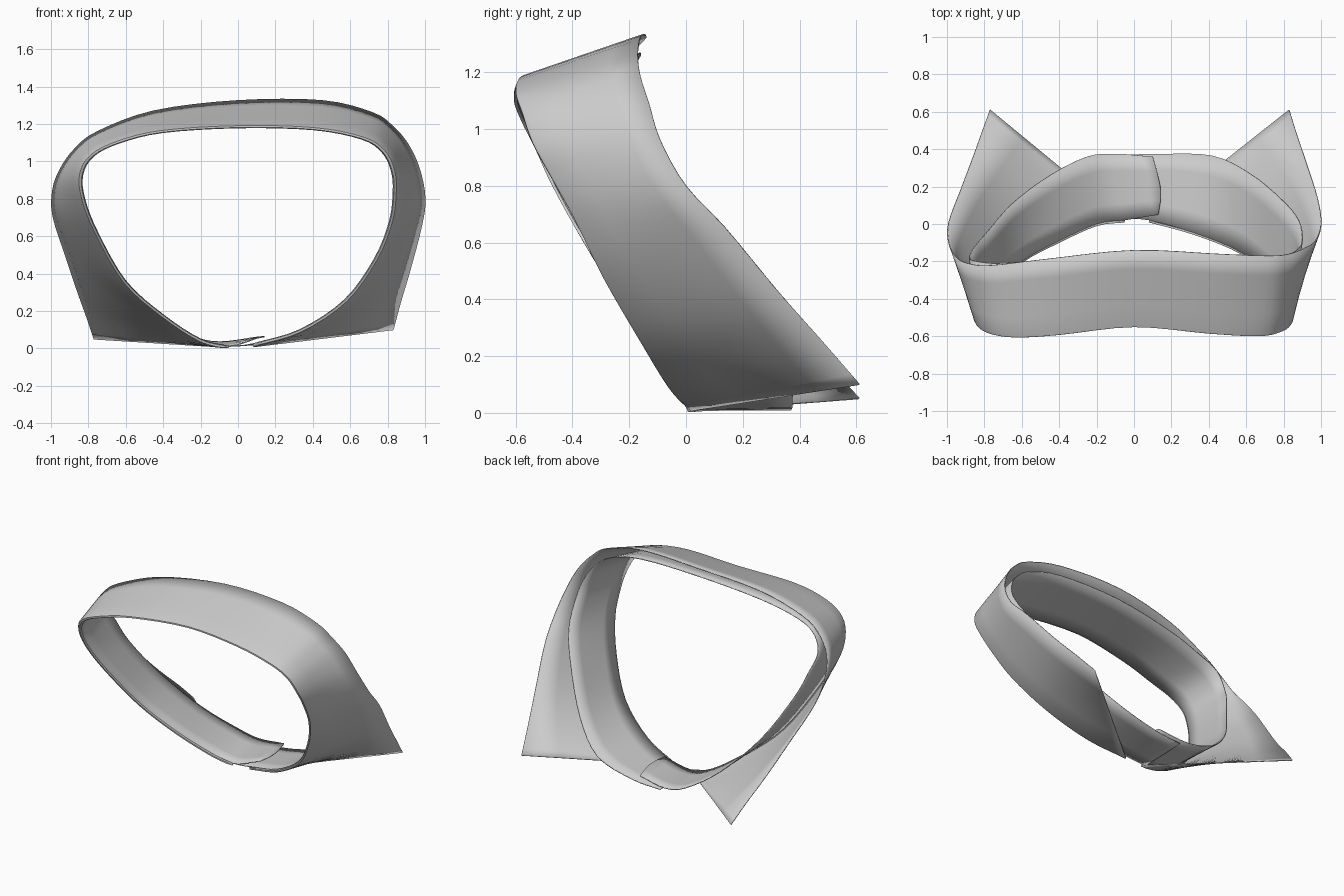
import bpy, bmesh
from mathutils import Vector

if "Cube" in bpy.data.objects:
    bpy.data.objects.remove(bpy.data.objects["Cube"])

# Matched control points running left front -> back of neck -> right front
FOLD = [(-.05, .02, .012), (-.2, 0, .05), (-.4, -.09, .18), (-.6, -.2, .36), (-.75, -.36, .62),
        (-.82, -.46, .8), (-.83, -.52, .93), (-.77, -.57, 1.03), (-.63, -.595, 1.1),
        (-.4, -.582, 1.155), (0, -.54, 1.18), (.4, -.575, 1.17), (.66, -.588, 1.12),
        (.77, -.565, 1.05), (.82, -.53, .95), (.83, -.47, .84), (.81, -.38, .68),
        (.73, -.28, .48), (.57, -.15, .26), (.33, -.05, .1), (.08, .02, .025)]
LEAF_EDGE = [(-.77, .61, .05), (-.81, .5, .17), (-.86, .36, .31), (-.92, .2, .49), (-.99, .01, .71),
             (-.99, -.1, .85), (-.95, -.18, .96), (-.87, -.215, 1.07), (-.75, -.22, 1.16),
             (-.45, -.185, 1.27), (0, -.14, 1.325), (.45, -.16, 1.325), (.72, -.17, 1.26),
             (.83, -.16, 1.185), (.91, -.13, 1.09), (.97, -.09, .96), (1, 0, .8),
             (.98, .14, .65), (.92, .33, .42), (.87, .48, .25), (.83, .61, .1)]
BAND_EDGE = [(-.1, .375, .035), (-.25, .36, .07), (-.45, .26, .2), (-.65, .11, .42), (-.79, -.05, .68),
             (-.85, -.12, .84), (-.88, -.18, .96), (-.84, -.2, 1.07), (-.72, -.21, 1.14),
             (-.45, -.19, 1.21), (0, -.16, 1.26), (.45, -.165, 1.26), (.7, -.175, 1.2),
             (.81, -.165, 1.12), (.87, -.14, 1.03), (.9, -.09, .91), (.88, .02, .74),
             (.79, .13, .56), (.62, .27, .29), (.42, .365, .11), (.15, .375, .03)]


def smooth_path(pts, steps=4):
    """Catmull-Rom curve through the points."""
    p = [Vector(q) for q in pts]
    p = [2 * p[0] - p[1]] + p + [2 * p[-1] - p[-2]]
    out = []
    for i in range(1, len(p) - 2):
        a, b, c, d = p[i - 1:i + 3]
        for s in range(steps):
            t = s / steps
            out.append(.5 * (2 * b + (c - a) * t + (2 * a - 5 * b + 4 * c - d) * t * t
                             + (3 * b - a - 3 * c + d) * t ** 3))
    return out + [p[-2]]


def spread(pts, k, dy):
    """Widen a path about the neck axis and shift it in y."""
    return [Vector((v.x * k, v.y + dy, max(.006, .65 + (v.z - .65) * k))) for v in pts]


def blend(a, b, t):
    return [u.lerp(v, t) for u, v in zip(a, b)]


def loft(name, rows, thickness=.006):
    """Skin neighbouring rows with quads and give the cloth a thin body."""
    bm = bmesh.new()
    grid = [[bm.verts.new(v) for v in row] for row in rows]
    for r0, r1 in zip(grid, grid[1:]):
        for i in range(len(r0) - 1):
            bm.faces.new((r0[i], r0[i + 1], r1[i + 1], r1[i]))
    bmesh.ops.recalc_face_normals(bm, faces=bm.faces)
    me = bpy.data.meshes.new(name)
    bm.to_mesh(me)
    bm.free()
    ob = bpy.data.objects.new(name, me)
    bpy.context.collection.objects.link(ob)
    mod = ob.modifiers.new("cloth", 'SOLIDIFY')
    mod.thickness, mod.offset = thickness, 0
    bpy.ops.object.select_all(action='DESELECT')
    ob.select_set(True)
    bpy.context.view_layer.objects.active = ob
    bpy.ops.object.shade_smooth_by_angle(angle=.7)
    return ob


# Turned-down collar leaf, with the rolled fold at the neck line
fold = smooth_path(FOLD)
leaf_edge = smooth_path(LEAF_EDGE)
leaf_fold = spread(fold, 1.025, 0)
loft("collar_leaf", [fold, spread(fold, 1.006, -.009), spread(fold, 1.018, -.009), leaf_fold]
     + [blend(leaf_fold, leaf_edge, t) for t in (.25, .5, .75, 1)])

# Inner stand band, its left end lapping over its right end at the front
band_fold = smooth_path([(.13, .05, .065)] + FOLD + [(-.07, .025, .01)])
band_edge = smooth_path([(.1, .36, .06)] + BAND_EDGE + [(-.06, .37, .012)])
rows = [blend(band_fold, band_edge, t) for t in (0, .25, .5, .75, 1)]
for row, bow in zip(rows, (0, .02, .025, .015, 0)):
    row[0].x += bow                      # rounded end of the lapping tab
loft("collar_band", rows)
